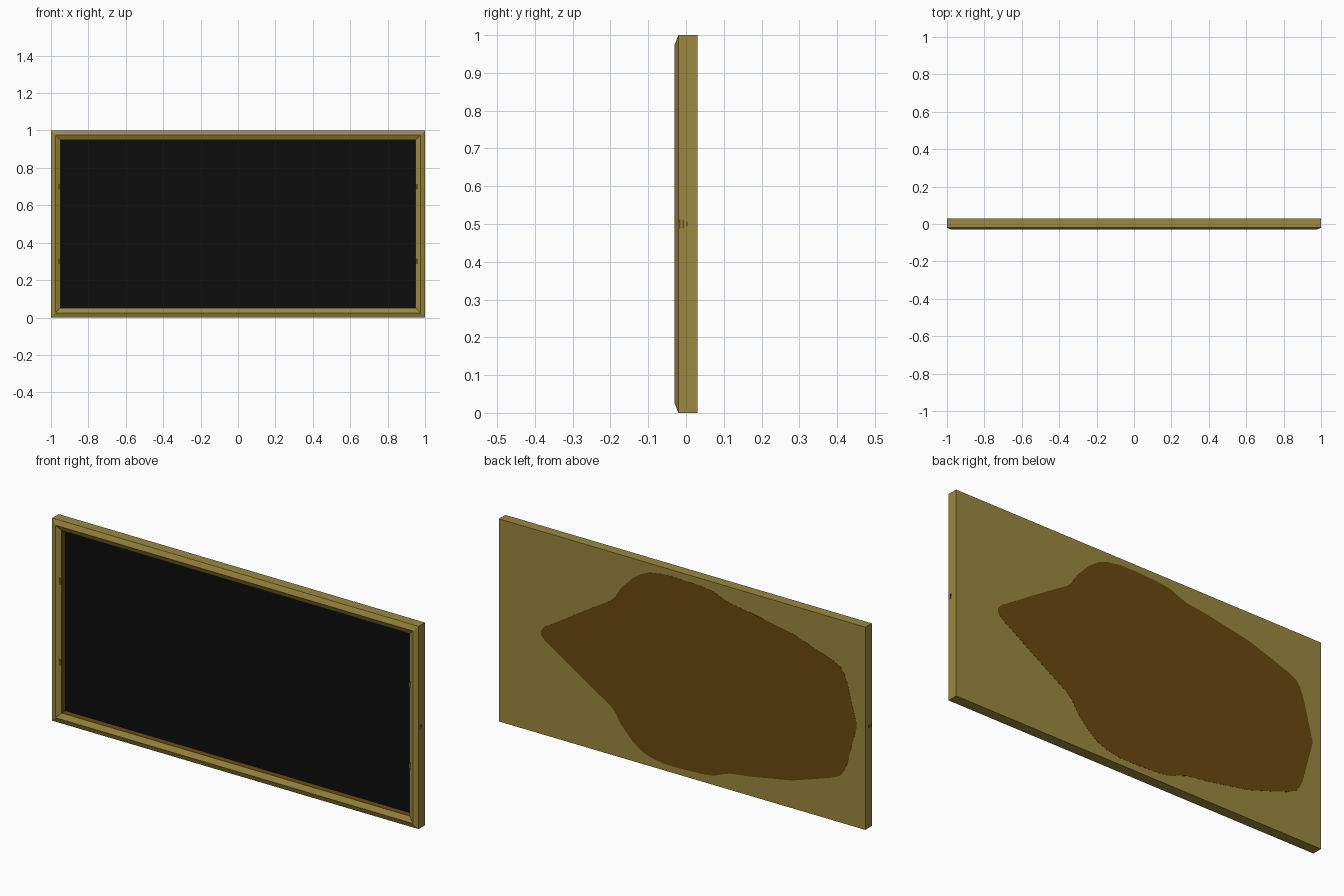
import bpy, bmesh

if "Cube" in bpy.data.objects:
    bpy.data.objects.remove(bpy.data.objects["Cube"])


def material(name, rgb):
    m = bpy.data.materials.new(name)
    m.diffuse_color = (*rgb, 1)
    m.use_nodes = True
    m.node_tree.nodes["Principled BSDF"].inputs["Base Color"].default_value = m.diffuse_color
    return m


GOLD = material("old gold", (0.33, 0.25, 0.052))
BROWN = material("dark brown", (0.15, 0.068, 0.005))
BLACK = material("screen black", (0.004, 0.004, 0.004))


def make_object(name, bm, mats):
    me = bpy.data.meshes.new(name)
    bmesh.ops.recalc_face_normals(bm, faces=bm.faces)
    bm.to_mesh(me)
    bm.free()
    for m in mats:
        me.materials.append(m)
    ob = bpy.data.objects.new(name, me)
    bpy.context.collection.objects.link(ob)
    return ob


def box(name, centre, size, mat):
    bm = bmesh.new()
    bmesh.ops.create_cube(bm, size=1)
    for v in bm.verts:
        v.co = [c + a * s for c, a, s in zip(centre, v.co, size)]
    return make_object(name, bm, [mat])


# Frame with recessed panel: rectangular loops (inset, y) joined from back to front
profile = [(0, 0.03), (0, -0.02), (0.025, -0.03), (0.05, -0.018), (0.05, 0.012)]
bm = bmesh.new()
loops = []
for i, y in profile:
    loops.append([bm.verts.new(p) for p in (
        (-1 + i, y, i), (1 - i, y, i), (1 - i, y, 1 - i), (-1 + i, y, 1 - i))])
for n, (a, b) in enumerate(zip(loops, loops[1:])):
    for k in range(4):
        f = bm.faces.new((a[k], a[(k + 1) % 4], b[(k + 1) % 4], b[k]))
        f.material_index = 1 if n == 3 else 0   # recess walls are brown
bm.faces.new(loops[0])
bm.faces.new(loops[-1]).material_index = 2      # black panel
make_object("framed_panel", bm, [GOLD, BROWN, BLACK])

# Brown patch on the back, symmetric about mid height
upper = [(0.77, 0.51), (0.75, 0.535), (0.727, 0.548), (0.56, 0.655), (0.39, 0.76),
         (0.365, 0.785), (0.335, 0.835), (0.273, 0.9), (0.225, 0.935), (0.175, 0.955),
         (0.1, 0.968), (0.01, 0.968), (-0.1, 0.963), (-0.17, 0.955), (-0.21, 0.938),
         (-0.26, 0.92), (-0.37, 0.905), (-0.48, 0.885), (-0.6, 0.863), (-0.727, 0.822),
         (-0.82, 0.79), (-0.865, 0.768), (-0.885, 0.74), (-0.9, 0.705), (-0.952, 0.51)]
outline = upper + [(x, 1 - z) for x, z in reversed(upper)]
bm = bmesh.new()
face = bm.faces.new([bm.verts.new((x, 0.029, z)) for x, z in outline])
ext = bmesh.ops.extrude_face_region(bm, geom=[face])
for v in ext["geom"]:
    if isinstance(v, bmesh.types.BMVert):
        v.co.y = 0.0306
make_object("back_patch", bm, [BROWN])

# Small brown marks on both outer sides and inside the side rails
for s, side in ((-1, "left"), (1, "right")):
    for n, (y, h) in enumerate(((-0.016, 0.025), (-0.007, 0.025), (0.002, 0.013))):
        box(f"{side}_edge_mark_{n + 1}", (s * 0.9995, y, 0.5), (0.002, 0.004, h), BROWN)
    for z in (0.3, 0.7):
        box(f"{side}_inner_mark", (s * 0.955, -0.021, z), (0.014, 0.005, 0.03), BROWN)
